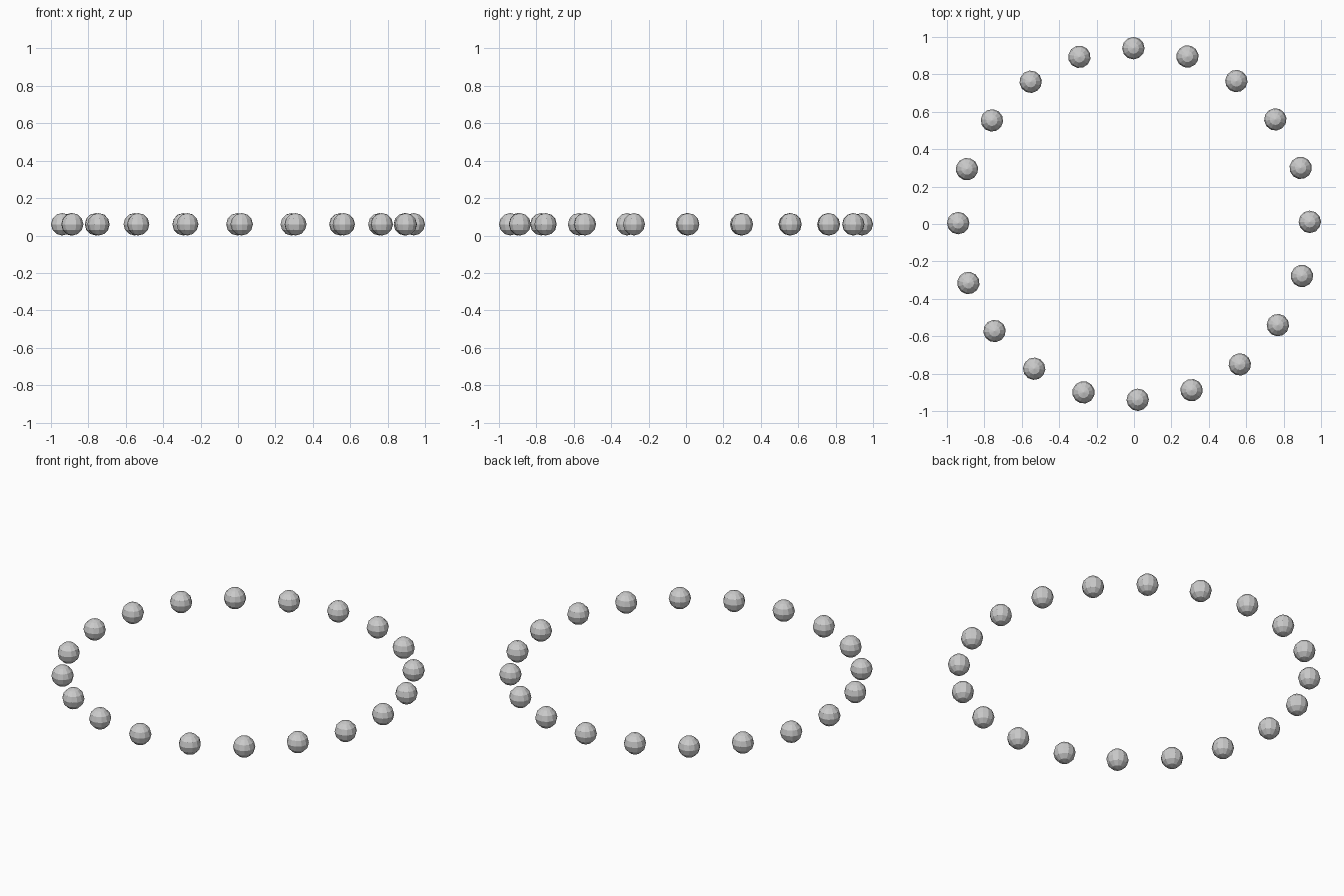
import bpy
from math import cos, sin, radians

if "Cube" in bpy.data.objects:
    bpy.data.objects.remove(bpy.data.objects["Cube"])

COUNT = 20
RING_RADIUS = 0.94
BALL_RADIUS = 0.06
START, STEP = 199.6, 17.9   # slightly short step leaves one wider gap

# Ring of separate low-poly balls sharing one mesh
mesh = None
for i in range(COUNT):
    a = radians(START + STEP * i)
    loc = (RING_RADIUS * cos(a), RING_RADIUS * sin(a), BALL_RADIUS)
    if mesh is None:
        bpy.ops.mesh.primitive_uv_sphere_add(segments=12, ring_count=6, radius=BALL_RADIUS)
        ball = bpy.context.object
        mesh = ball.data
        mesh.name = "bead"
    else:
        ball = bpy.data.objects.new("bead", mesh)
        bpy.context.collection.objects.link(ball)
    ball.name = f"bead_{i + 1:02d}"
    ball.location = loc
    ball.rotation_euler.z = a
